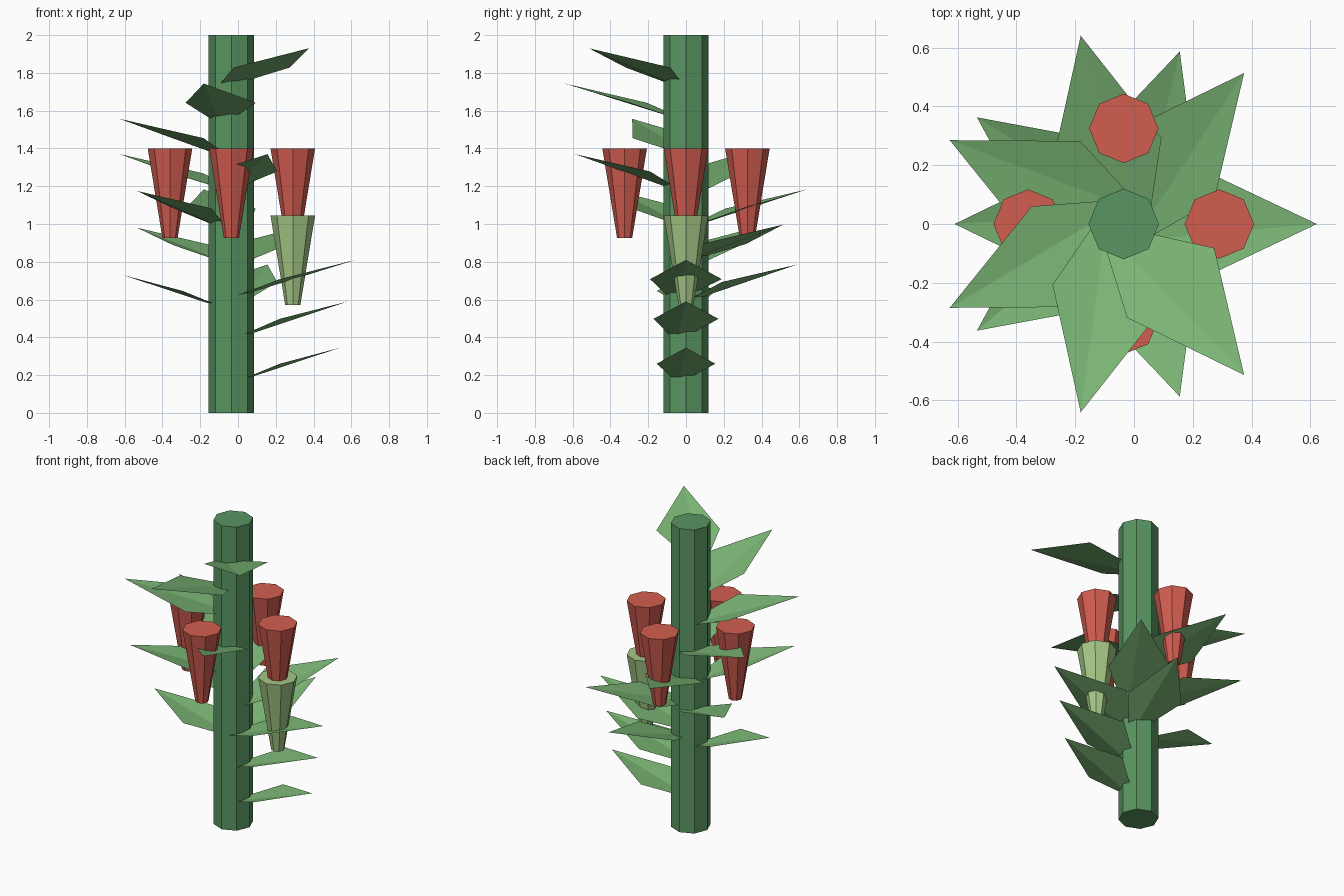
import bpy, math
from mathutils import Vector

if "Cube" in bpy.data.objects:
    bpy.data.objects.remove(bpy.data.objects["Cube"])

CX = -0.035  # stem axis in x


def material(name, rgb):
    m = bpy.data.materials.new(name)
    m.diffuse_color = (*rgb, 1)
    m.use_nodes = True
    m.node_tree.nodes["Principled BSDF"].inputs["Base Color"].default_value = m.diffuse_color
    return m


STEM = material("stem_green", (0.10, 0.30, 0.12))
LEAF = material("leaf_green", (0.20, 0.47, 0.18))
RED = material("bloom_red", (0.65, 0.11, 0.08))
PALE = material("bud_green", (0.38, 0.58, 0.24))


def cone(name, x, y, z0, z1, r0, r1, mat):
    bpy.ops.mesh.primitive_cone_add(vertices=8, radius1=r0, radius2=r1, depth=z1 - z0,
                                    location=(x, y, (z0 + z1) / 2))
    ob = bpy.context.object
    ob.name = name
    # put a corner on the x axis
    n = min(ob.data.vertices, key=lambda v: v.co.z * 100 - v.co.x).co
    ob.rotation_euler.z = -math.atan2(n.y, n.x)
    ob.data.materials.append(mat)


def leaf(name, angle, tip_z, reach, half, root, mid_drop, root_drop):
    d = Vector((math.cos(angle), math.sin(angle), 0))
    p = Vector((-d.y, d.x, 0))

    def pt(a, w, dz):
        return d * a + p * w + Vector((CX, 0, tip_z - dz))

    verts = [pt(root[0], root[1], root_drop), pt(0.256, -half, mid_drop),
             pt(reach, 0, 0), pt(0.256, half, mid_drop)]
    me = bpy.data.meshes.new(name)
    me.from_pydata(verts, [], [(0, 1, 2), (0, 2, 3)])
    me.materials.append(LEAF)
    bpy.context.collection.objects.link(bpy.data.objects.new(name, me))


# Stem
cone("stem", CX, 0, 0, 2, 0.12, 0.12, STEM)

# Four hanging blooms and one pale bud
for i in range(4):
    a = i * math.pi / 2
    cone(f"bloom_{i + 1}", CX + 0.325 * math.cos(a), 0.325 * math.sin(a),
         0.925, 1.4, 0.04, 0.118, RED)
cone("bud", CX + 0.325, 0, 0.57, 1.045, 0.04, 0.118, PALE)

# Three leaf spirals: count, first tip height, rise, reach, half width, root, drops
for row, (n, z, dz, reach, half, root, md, rd) in enumerate([
        (2, 0.345, 0.385, 0.575, 0.155, (0.0, -0.038), 0.085, 0.19),
        (5, 0.59, 0.195, 0.617, 0.172, (-0.03, -0.05), 0.092, 0.216),
        (7, 0.81, 0.1867, 0.657, 0.19, (-0.062, -0.065), 0.102, 0.224)]):
    for k in range(n):
        leaf(f"leaf_{row + 1}_{k + 1}", 2 * math.pi * k / n, z + dz * k,
             reach, half, root, md, rd)
